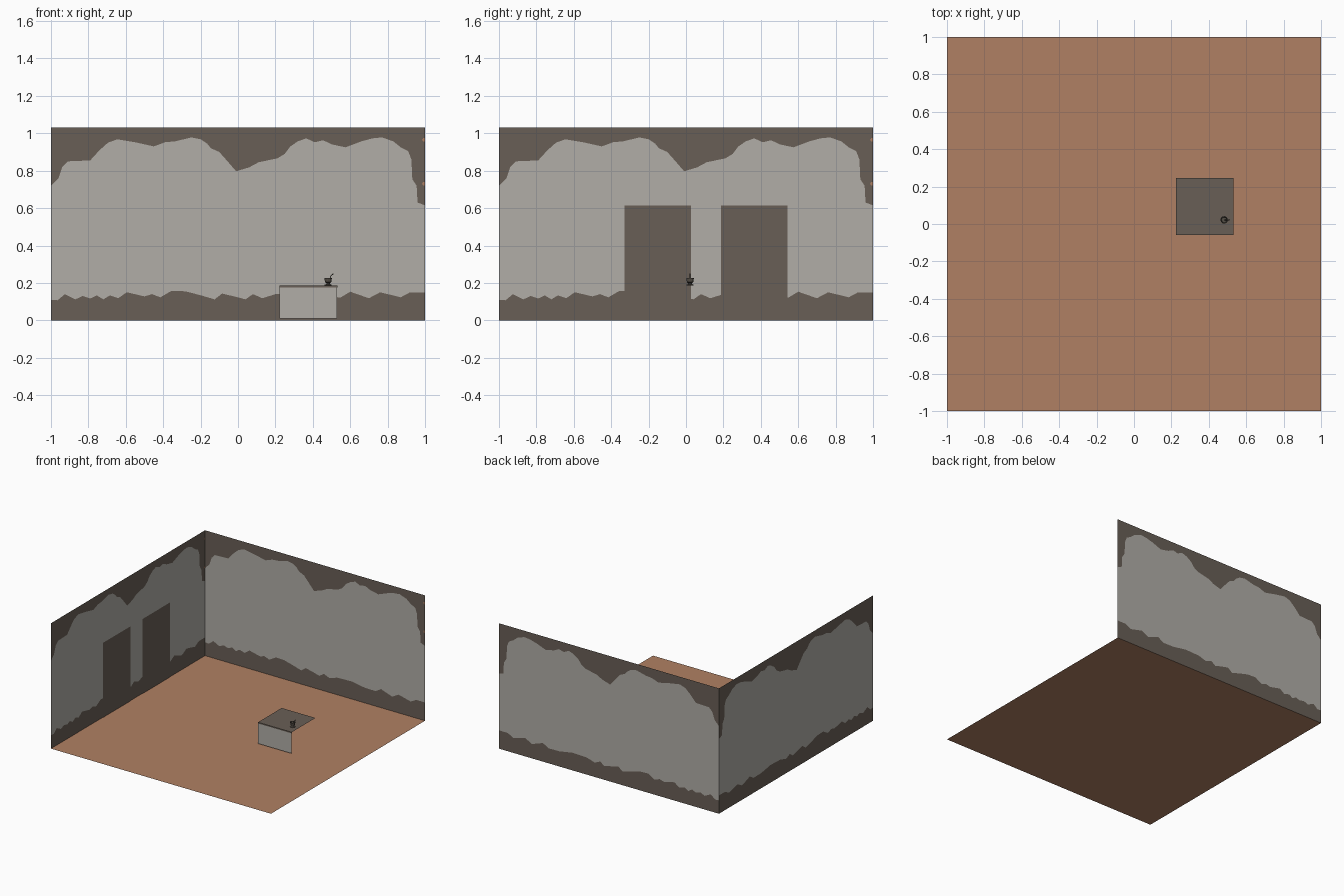
import bpy, bmesh, math
from mathutils import Vector

if "Cube" in bpy.data.objects:
    bpy.data.objects.remove(bpy.data.objects["Cube"])


def srgb(r, g, b):
    f = lambda c: c / 12.92 if c <= 0.04045 else ((c + 0.055) / 1.055) ** 2.4
    return (f(r / 255), f(g / 255), f(b / 255), 1)


def material(name, rgb):
    m = bpy.data.materials.new(name)
    m.diffuse_color = srgb(*rgb)
    m.use_nodes = True
    m.node_tree.nodes["Principled BSDF"].inputs["Base Color"].default_value = m.diffuse_color
    return m


PLASTER = material("pale plaster", (177, 174, 167))
STONE = material("dark stone", (105, 95, 86))
CLAY = material("clay floor", (176, 128, 99))
METAL = material("dark metal", (84, 78, 70))


def finish(name, bm, mats):
    me = bpy.data.meshes.new(name)
    bm.to_mesh(me)
    bm.free()
    for m in mats:
        me.materials.append(m)
    ob = bpy.data.objects.new(name, me)
    bpy.context.collection.objects.link(ob)
    return ob


def sheet(name, origin, u, v, mat):
    """Flat rectangle from a corner and two edge vectors."""
    bm = bmesh.new()
    o, u, v = Vector(origin), Vector(u), Vector(v)
    bm.faces.new([bm.verts.new(p) for p in (o, o + u, o + u + v, o + v)])
    return finish(name, bm, [mat])


def lerp(points, s):
    for (a, za), (b, zb) in zip(points, points[1:]):
        if s <= b:
            return za + (zb - za) * (s - a) / (b - a)
    return points[-1][1]


# Upper and lower ragged edges of the plaster, as (along wall, height)
UPPER = [(-1, .72), (-.96, .76), (-.94, .82), (-.91, .85), (-.79, .855), (-.74, .91),
         (-.695, .95), (-.645, .968), (-.55, .952), (-.45, .93), (-.39, .952), (-.335, .957),
         (-.25, .978), (-.2, .968), (-.165, .945), (-.145, .92), (-.1, .9), (-.06, .855),
         (-.01, .797), (.06, .818), (.11, .845), (.21, .866), (.25, .89), (.28, .93),
         (.32, .957), (.365, .973), (.41, .952), (.455, .963), (.5, .941), (.575, .925),
         (.66, .957), (.72, .973), (.77, .978), (.83, .957), (.87, .925), (.91, .904),
         (.927, .86), (.932, .755), (.955, .72), (.96, .63), (1, .615)]
LOWER = [(-1, .11), (-.965, .107), (-.925, .14), (-.87, .112), (-.83, .13), (-.79, .117),
         (-.755, .133), (-.72, .112), (-.685, .133), (-.64, .118), (-.595, .15), (-.5, .128),
         (-.46, .14), (-.415, .123), (-.355, .158), (-.28, .155), (-.2, .134), (-.125, .112),
         (-.085, .143), (0, .123), (.04, .112), (.08, .14), (.13, .118), (.2, .14),
         (.33, .145), (.45, .125), (.55, .123), (.6, .153), (.7, .118), (.76, .15),
         (.87, .123), (.92, .15), (1, .15)]
WALL_H = 1.03


def wall(name, place):
    """Wall in narrow columns; each has stone, plaster and stone bands."""
    bm = bmesh.new()
    stops = sorted({p[0] for p in UPPER + LOWER})
    cols = [[bm.verts.new(place(s, z)) for z in (0, lerp(LOWER, s), lerp(UPPER, s), WALL_H)]
            for s in stops]
    for a, b in zip(cols, cols[1:]):
        for k in range(3):
            f = bm.faces.new((a[k], b[k], b[k + 1], a[k + 1]))
            f.material_index = 1 if k == 1 else 0
    # small clay chips by the far edge, as thin painted patches
    for z in (.965, .73):
        f = bm.faces.new([bm.verts.new(place(s, z + dz, .002)) for s, dz in
                          ((1, -.01), (1, .01), (.99, .009), (.984, 0), (.99, -.009))])
        f.material_index = 2
    finish(name, bm, [STONE, PLASTER, CLAY])


# Floor and two walls
sheet("floor", (-1, -1, 0), (2, 0, 0), (0, 2, 0), CLAY)
wall("back_wall", lambda s, z, d=0: (s, 1 - d, z))
wall("left_wall", lambda s, z, d=0: (-1 + d, s, z))

# Two dark doorways on the left wall
for i, y in enumerate((-.33, .187)):
    sheet(f"doorway_{i + 1}", (-.997, y, 0), (0, .357, 0), (0, 0, .613), STONE)

# Counter: front panel, dark lip and top
sheet("counter_front", (.222, -.06, .01), (.307, 0, 0), (0, 0, .165), PLASTER)
sheet("counter_lip", (.222, -.06, .175), (.31, 0, 0), (0, 0, .01), STONE)
sheet("counter_top", (.224, -.06, .185), (.307, 0, 0), (0, .307, 0), STONE)

# Cup on a foot, turned from a profile
PROFILE = [(0, .186), (.019, .186), (.019, .19), (.01, .194), (.01, .199), (.017, .204),
           (.02, .225), (.017, .225), (.014, .207), (0, .207)]
bm = bmesh.new()
vs = [bm.verts.new((.482 + r, .022, z)) for r, z in PROFILE]
edges = [bm.edges.new(p) for p in zip(vs, vs[1:])]
bmesh.ops.spin(bm, geom=vs + edges, cent=(.482, .022, 0), axis=(0, 0, 1),
               angle=math.tau, steps=12, use_merge=True)
bmesh.ops.remove_doubles(bm, verts=bm.verts, dist=.0002)
bmesh.ops.recalc_face_normals(bm, faces=bm.faces)
finish("cup", bm, [METAL])

# Bent straw
cu = bpy.data.curves.new("straw", "CURVE")
cu.dimensions = "3D"
cu.bevel_depth = .0025
cu.bevel_resolution = 1
cu.use_fill_caps = True
sp = cu.splines.new("POLY")
path = [(.485, .022, .208), (.497, .022, .238), (.511, .022, .25)]
sp.points.add(len(path) - 1)
for p, co in zip(sp.points, path):
    p.co = (*co, 1)
cu.materials.append(METAL)
bpy.context.collection.objects.link(bpy.data.objects.new("straw", cu))
